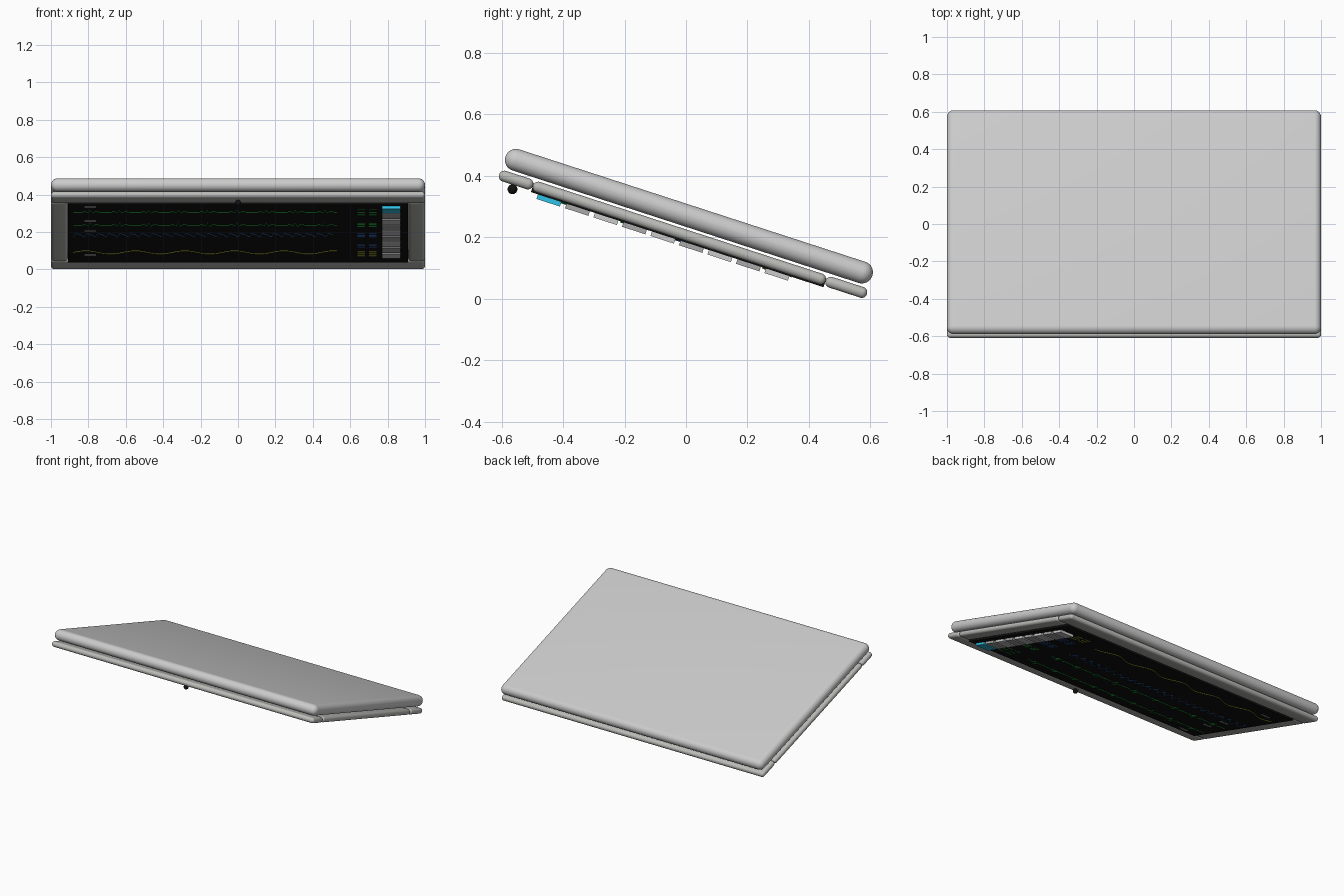
import bpy, bmesh, math
from mathutils import Matrix, Vector

cube = bpy.data.objects.get("Cube")
if cube:
    bpy.data.objects.remove(cube, do_unlink=True)

# Local frame of the tilted monitor: x = width, y = up the screen, z = out of the screen
TILT = Matrix.Translation((0, 0.0095, 0.2685)) @ Matrix.Rotation(math.radians(162), 4, 'X')


def material(name, rgb):
    m = bpy.data.materials.new(name)
    m.use_nodes = True
    m.diffuse_color = (*rgb, 1)
    m.node_tree.nodes["Principled BSDF"].inputs["Base Color"].default_value = (*rgb, 1)
    return m


FRAME = material("frame_grey", (0.5, 0.5, 0.48))
BLACK = material("black", (0.006, 0.006, 0.006))
CYAN = material("cyan", (0.03, 0.55, 0.8))
GREY = material("button_grey", (0.4, 0.4, 0.4))
PALE = material("button_pale", (0.75, 0.75, 0.75))
GREEN = material("trace_green", (0.02, 0.4, 0.05))
BLUE = material("trace_blue", (0.03, 0.15, 0.5))
YELLOW = material("trace_yellow", (0.5, 0.5, 0.04))


def select(ob):
    bpy.ops.object.select_all(action='DESELECT')
    ob.select_set(True)
    bpy.context.view_layer.objects.active = ob


def finish(name, bm, mat, smooth):
    mesh = bpy.data.meshes.new(name)
    bm.to_mesh(mesh)
    bm.free()
    ob = bpy.data.objects.new(name, mesh)
    bpy.context.collection.objects.link(ob)
    ob.matrix_world = TILT
    if mat:
        mesh.materials.append(mat)
    if smooth:
        select(ob)
        bpy.ops.object.shade_smooth_by_angle(angle=math.radians(40))
    return ob


def box(name, x, y, z, mat=None, radius=0, segments=6):
    """Box between (low, high) pairs, with optional rounded edges."""
    bm = bmesh.new()
    bmesh.ops.create_cube(bm, size=1)
    spans = (x, y, z)
    bmesh.ops.scale(bm, vec=Vector([b - a for a, b in spans]), verts=bm.verts)
    bmesh.ops.translate(bm, vec=Vector([(a + b) / 2 for a, b in spans]), verts=bm.verts)
    if radius:
        bmesh.ops.bevel(bm, geom=bm.edges[:], offset=radius, segments=segments,
                        profile=0.5, affect='EDGES')
    return finish(name, bm, mat, radius > 0)


def trace(name, points, mat):
    """Thin line drawn on the screen surface."""
    curve = bpy.data.curves.new(name, 'CURVE')
    curve.dimensions = '3D'
    curve.bevel_depth = 0.0025
    curve.bevel_resolution = 1
    spline = curve.splines.new('POLY')
    spline.points.add(len(points) - 1)
    for p, (x, y) in zip(spline.points, points):
        p.co = (x, y, FACE + 0.002, 1)
    curve.materials.append(mat)
    ob = bpy.data.objects.new(name, curve)
    bpy.context.collection.objects.link(ob)
    ob.matrix_world = TILT
    select(ob)
    bpy.ops.object.convert(target='MESH')


# Rear housing
box("rear_housing", (-1, 1), (-0.6275, 0.6275), (-0.036, 0.036), radius=0.0355, segments=8)

# Front frame bars
DEPTH = (0.044, 0.08)
box("frame_top", (-1, 1), (0.513, 0.629), DEPTH, FRAME, 0.0175)
box("frame_bottom", (-1, 1), (-0.629, -0.488), DEPTH, FRAME, 0.0175)
for side, x in (("right", (-1, -0.91)), ("left", (0.91, 1))):
    box("frame_" + side, x, (-0.488, 0.513), DEPTH, FRAME, 0.0175)

# Screen
FACE = 0.0845
box("screen", (-0.91, 0.91), (-0.488, 0.513), (0.055, FACE), BLACK)

# Sensor ball on the top bar
bm = bmesh.new()
bmesh.ops.create_uvsphere(bm, u_segments=24, v_segments=12, radius=0.016)
bmesh.ops.translate(bm, vec=(0, 0.573, 0.094), verts=bm.verts)
finish("sensor", bm, BLACK, True)

# Column of soft keys
for i in range(9):
    y = 0.449 - 0.0975 * i
    mat = CYAN if i == 0 else (GREY if i % 2 else PALE)
    box(f"key_{i + 1}", (0.77, 0.87), (y - 0.04, y + 0.04), (FACE, 0.1), mat)

# Heartbeat traces
START, END = -0.88, 0.53
BEATS = 9
STEP = (END - START) / BEATS
BEAT = [(0, 0), (0.3, 0), (0.38, 0.012), (0.46, 0), (0.52, -0.012),
        (0.58, 0.05), (0.64, -0.025), (0.7, 0), (0.8, 0.014), (0.9, 0)]
for name, y, gain in (("heart_trace_upper", 0.386, 0.7), ("heart_trace_lower", 0.16, 0.9)):
    pts = [(START + STEP * (i + t), y + gain * h) for i in range(BEATS) for t, h in BEAT]
    trace(name, pts + [(END, y)], GREEN)

# Pressure trace: steep rise, slow fall
TEETH = 24
tooth = (END - START) / TEETH
pts = []
for i in range(TEETH):
    for t, h in ((0, -0.035), (0.25, 0.035), (0.5, 0.005), (0.6, 0.012)):
        pts.append((START + tooth * (i + t), -0.01 + h))
trace("pressure_trace", pts, BLUE)

# Breathing trace
pts = []
for i in range(121):
    x = START + (END - START) * i / 120
    pts.append((x, -0.31 + 0.028 * math.sin(math.tau * (x - START) / 0.265)))
trace("breathing_trace", pts, YELLOW)

# Readout marks beside each trace
for row, (y, size, mat) in enumerate(((0.38, 0.055, GREEN), (0.16, 0.025, GREEN),
                                      (-0.02, 0.03, BLUE), (-0.2, 0.035, BLUE),
                                      (-0.34, 0.04, YELLOW))):
    for k, x in enumerate((0.64, 0.7)):
        for j in (-1, 0, 1):
            mid = y + j * size * 0.85
            box(f"readout_{row + 1}_{k + 1}_{j + 2}", (x, x + 0.04),
                (mid - 0.005, mid + 0.005), (FACE, FACE + 0.002), mat)

# Small caption marks over the traces
for i, y in enumerate((0.47, 0.23, 0.06, -0.36)):
    box(f"caption_{i + 1}", (-0.82, -0.76), (y - 0.008, y + 0.008),
        (FACE, FACE + 0.002), GREY)
